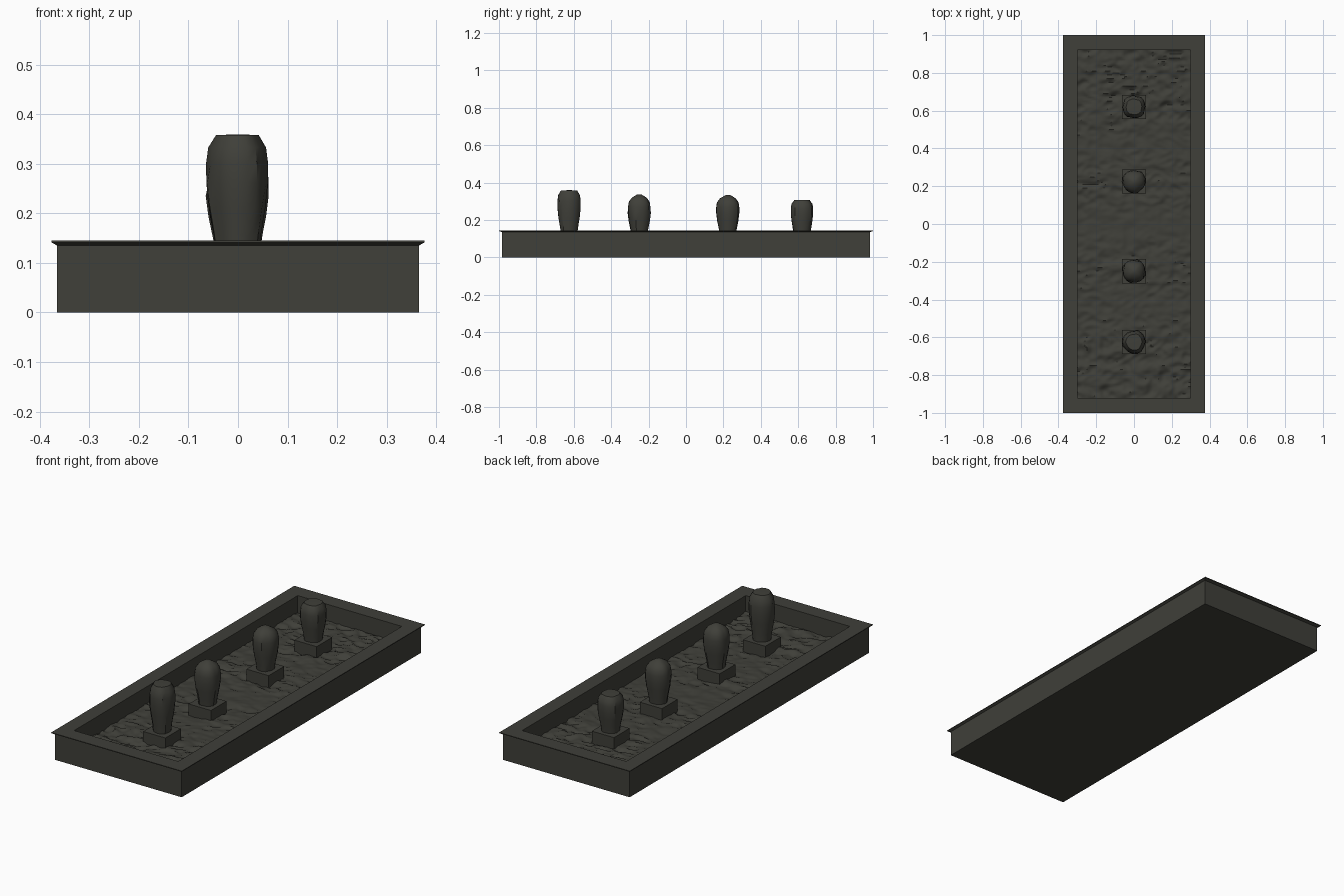
import bpy, bmesh, math, random
from mathutils import Vector, noise

random.seed(4)
cube = bpy.data.objects.get("Cube")
if cube:
    bpy.data.objects.remove(cube)

stone = bpy.data.materials.new("dark olive grey")
stone.use_nodes = True
stone.diffuse_color = (0.05, 0.05, 0.041, 1)
bsdf = stone.node_tree.nodes["Principled BSDF"]
bsdf.inputs["Base Color"].default_value = stone.diffuse_color
bsdf.inputs["Roughness"].default_value = 0.9

WATER_Z = 0.055


def finish(name, bm, smooth=None):
    bmesh.ops.recalc_face_normals(bm, faces=bm.faces)
    mesh = bpy.data.meshes.new(name)
    bm.to_mesh(mesh)
    bm.free()
    mesh.materials.append(stone)
    obj = bpy.data.objects.new(name, mesh)
    bpy.context.collection.objects.link(obj)
    if smooth:
        bpy.ops.object.select_all(action="DESELECT")
        obj.select_set(True)
        bpy.context.view_layer.objects.active = obj
        bpy.ops.object.shade_smooth_by_angle(angle=math.radians(smooth))
    return obj


def loft(bm, rings):
    """Skin a stack of closed rings and cap both ends."""
    loops = [[bm.verts.new(p) for p in ring] for ring in rings]
    n = len(loops[0])
    for a, b in zip(loops, loops[1:]):
        for i in range(n):
            j = (i + 1) % n
            bm.faces.new((a[i], a[j], b[j], b[i]))
    bm.faces.new(loops[0][::-1])
    bm.faces.new(loops[-1])


def rectangle(x, y, z, cy=0):
    return [(-x, cy - y, z), (x, cy - y, z), (x, cy + y, z), (-x, cy + y, z)]


# Basin: outer walls, thin overhanging rim, inner walls and floor
bm = bmesh.new()
loft(bm, [rectangle(*r) for r in (
    (0.365, 0.985, 0), (0.365, 0.985, 0.135), (0.376, 1, 0.141),
    (0.376, 1, 0.145), (0.30, 0.92, 0.145), (0.30, 0.92, 0.02))])
finish("basin", bm)

jets = [(-0.625, 0.358), (-0.25, 0.318), (0.225, 0.315), (0.62, 0.306)]


# Water: choppy around the fountains, calmer between them
def ripple(x, y):
    near = min(abs(y - cy) for cy, top in jets)
    chop = 0.25 + 0.75 * max(0, 1 - near / 0.24)
    if abs(y) > 0.65:
        chop = 1
    wave = noise.noise(Vector((x * 10, y * 20, 3)))
    crest = abs(noise.noise(Vector((x * 16, y * 26, 8))))
    return chop * (0.012 * wave - 0.022 * crest + 0.006)


bm = bmesh.new()
bmesh.ops.create_grid(bm, x_segments=60, y_segments=184, size=1)
for v in bm.verts:
    x, y = v.co.x * 0.30, v.co.y * 0.92
    v.co = (x, y, WATER_Z + ripple(x, y))
finish("water_surface", bm, 40)

# Profile of a water plume: height fraction, radius
plume_profile = [(0, 0.042), (0.2, 0.047), (0.42, 0.056), (0.62, 0.061),
                 (0.78, 0.061), (0.9, 0.057), (1, 0.042)]


def plume(name, cy, top, folds, peak):
    base, sides = 0.105, 20
    turn = random.random()
    bm = bmesh.new()
    rings = []
    for t, r in plume_profile:
        ring = []
        for i in range(sides):
            # Each fold swells outward, then drops back in a sharp seam
            u = (i / sides * folds + turn + 0.15 * t) % 1
            rad = r * (0.95 + 0.12 * u)
            a = math.tau * i / sides
            ring.append((rad * math.cos(a), cy + rad * math.sin(a), base + t * (top - base)))
        rings.append(ring)
    # Crown closes to a flat or pointed top
    rings.append([(0.3 * x, cy + 0.3 * (y - cy), top + peak) for x, y, z in rings[-1]])
    loft(bm, rings)
    finish(name, bm, 35)


# Four square nozzles, each throwing a plume
for i, (cy, top) in enumerate(jets):
    bm = bmesh.new()
    loft(bm, [rectangle(0.064, 0.064, 0.02, cy), rectangle(0.064, 0.064, 0.115, cy)])
    finish(f"nozzle_block_{i + 1}", bm)
    plume(f"water_plume_{i + 1}", cy, top, 3 + i % 2, 0.018 if i in (1, 2) else 0.001)
